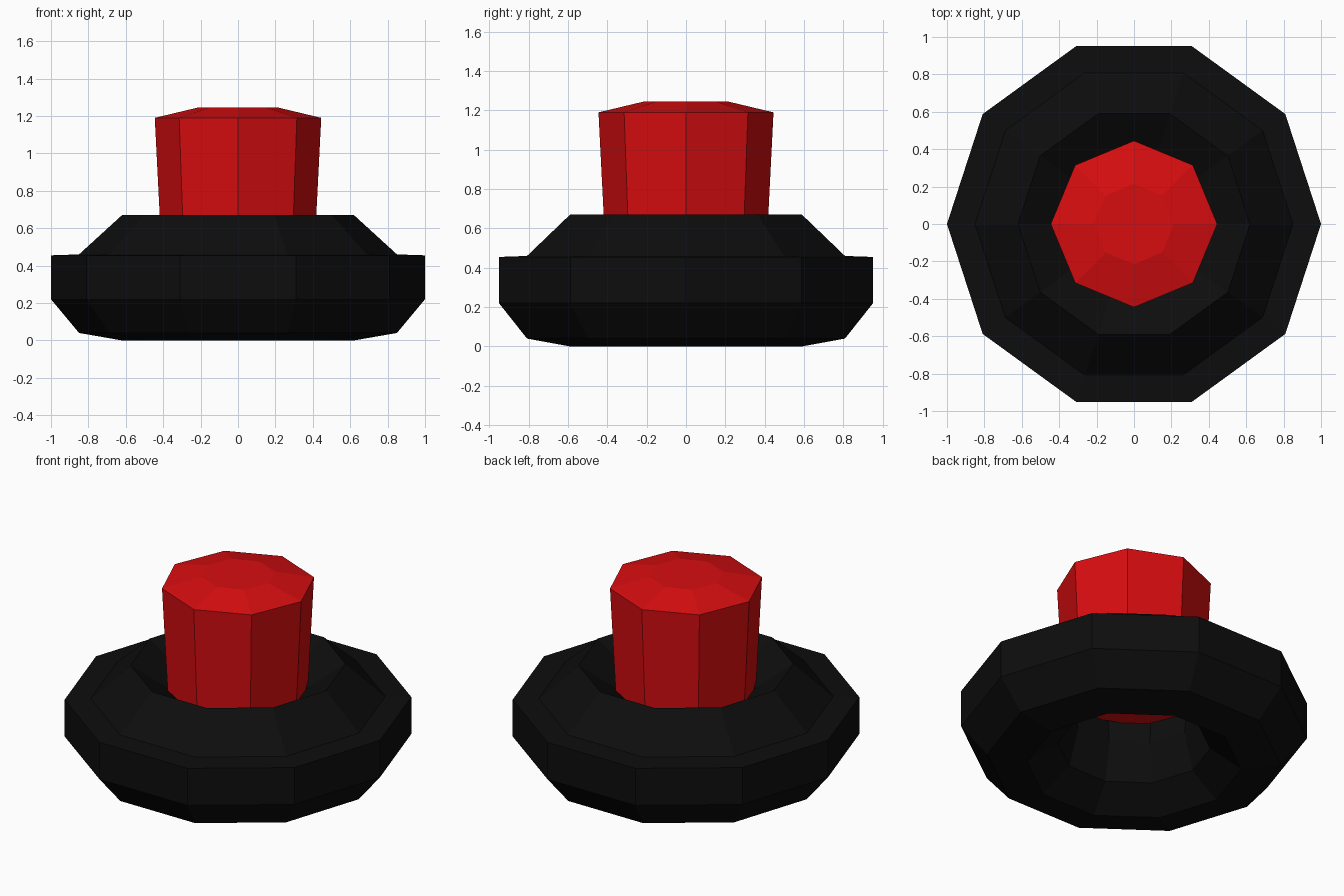
import bpy, bmesh, math

cube = bpy.data.objects.get("Cube")
if cube:
    bpy.data.objects.remove(cube, do_unlink=True)


def make_material(name, color):
    mat = bpy.data.materials.new(name)
    mat.use_nodes = True
    mat.diffuse_color = color
    bsdf = next(n for n in mat.node_tree.nodes if n.type == 'BSDF_PRINCIPLED')
    bsdf.inputs["Base Color"].default_value = color
    return mat


def lathe(name, profile, sides, material, closed):
    """Revolve (radius, height) points; closed joins last ring to first, else both ends are capped."""
    bm = bmesh.new()
    rings = []
    for radius, height in profile:
        angles = [2 * math.pi * i / sides for i in range(sides)]
        rings.append([bm.verts.new((radius * math.cos(a), radius * math.sin(a), height)) for a in angles])
    pairs = list(zip(rings, rings[1:]))
    if closed:
        pairs.append((rings[-1], rings[0]))
    else:
        bm.faces.new(rings[0])
        bm.faces.new(rings[-1])
    for low, high in pairs:
        for i in range(sides):
            j = (i + 1) % sides
            bm.faces.new((low[i], low[j], high[j], high[i]))
    bmesh.ops.recalc_face_normals(bm, faces=bm.faces)
    mesh = bpy.data.meshes.new(name)
    bm.to_mesh(mesh)
    bm.free()
    mesh.materials.append(material)
    obj = bpy.data.objects.new(name, mesh)
    bpy.context.collection.objects.link(obj)
    return obj


black = make_material("black rubber", (0.004, 0.004, 0.004, 1))
red = make_material("red plastic", (0.68, 0.004, 0.005, 1))

# Ten-sided ring base with a stepped shoulder and a hole through it
lathe("base_ring", [(0.62, 0), (0.85, 0.04), (1.0, 0.22), (1.0, 0.455), (0.85, 0.46),
                    (0.62, 0.67), (0.40, 0.52), (0.38, 0.36), (0.44, 0.13)],
      10, black, True)

# Eight-sided button, flared towards a shallow domed top
lathe("button", [(0.41, 0.5), (0.445, 1.19), (0.215, 1.245)], 8, red, False)
